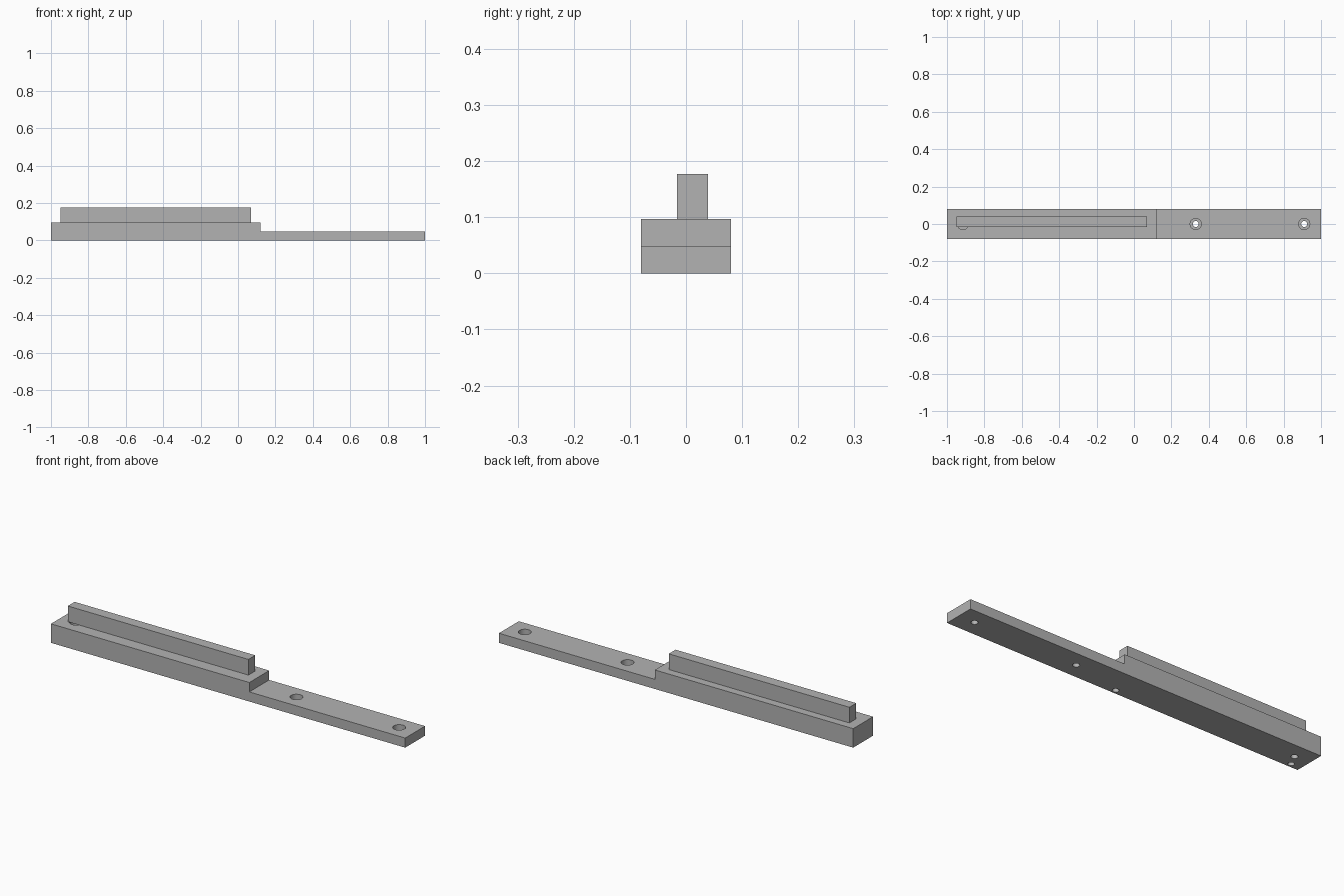
import bpy
import math

cube = bpy.data.objects.get("Cube")
if cube:
    bpy.data.objects.remove(cube, do_unlink=True)

grey = bpy.data.materials.new("plain grey")
grey.use_nodes = True
colour = (0.45, 0.45, 0.45, 1)
grey.diffuse_color = colour
grey.node_tree.nodes["Principled BSDF"].inputs["Base Color"].default_value = colour

HALF_WIDTH, THIN, THICK, TOP = 0.08, 0.049, 0.097, 0.177
STEP_X = 0.12


def extrude_profile(name, profile, y0, y1):
    """Solid made by sweeping an x-z outline from y0 to y1."""
    n = len(profile)
    verts = [(x, y, z) for y in (y0, y1) for x, z in profile]
    sides = [(i, (i + 1) % n, n + (i + 1) % n, n + i) for i in range(n)]
    faces = [tuple(range(n)), tuple(reversed(range(n, 2 * n)))]
    faces += [tuple(reversed(s)) for s in sides]
    mesh = bpy.data.meshes.new(name)
    mesh.from_pydata(verts, [], faces)
    mesh.materials.append(grey)
    obj = bpy.data.objects.new(name, mesh)
    bpy.context.collection.objects.link(obj)
    return obj


def drill(target, x, y, radius, z0, z1):
    """Cut an upright round hole, then discard the cutter."""
    bpy.ops.mesh.primitive_cylinder_add(
        vertices=32, radius=radius, depth=z1 - z0, location=(x, y, (z0 + z1) / 2))
    cutter = bpy.context.object
    cutter.name = "hole_cutter"
    cutter.hide_render = True
    cutter.data.materials.append(grey)
    mod = target.modifiers.new("hole", "BOOLEAN")
    mod.operation = "DIFFERENCE"
    mod.solver = "EXACT"
    mod.object = cutter
    bpy.context.view_layer.objects.active = target
    bpy.ops.object.modifier_apply(modifier=mod.name)
    bpy.data.objects.remove(cutter, do_unlink=True)


# Stepped base bar
base = extrude_profile(
    "stepped_base",
    [(-1, 0), (1, 0), (1, THIN), (STEP_X, THIN), (STEP_X, THICK), (-1, THICK)],
    -HALF_WIDTH, HALF_WIDTH)

# Counterbored screw holes along the centre line
for x, surface in ((-0.915, THICK), (0.33, THIN), (0.91, THIN)):
    drill(base, x, 0, 0.016, -0.05, surface + 0.05)
    drill(base, x, 0, 0.03, surface - 0.03, surface + 0.04)

# Blind pin holes in the underside
for x in (-0.945, 0.056):
    drill(base, x, -0.058, 0.015, -0.05, 0.05)

# Raised rail, set slightly towards the back
rail = extrude_profile(
    "raised_rail",
    [(-0.95, THICK), (0.07, THICK), (0.07, TOP), (-0.95, TOP)],
    -0.016, 0.039)

# Smooth hole walls, sharp edges elsewhere
bpy.ops.object.select_all(action="DESELECT")
base.select_set(True)
bpy.context.view_layer.objects.active = base
bpy.ops.object.shade_smooth_by_angle(angle=math.radians(30))
